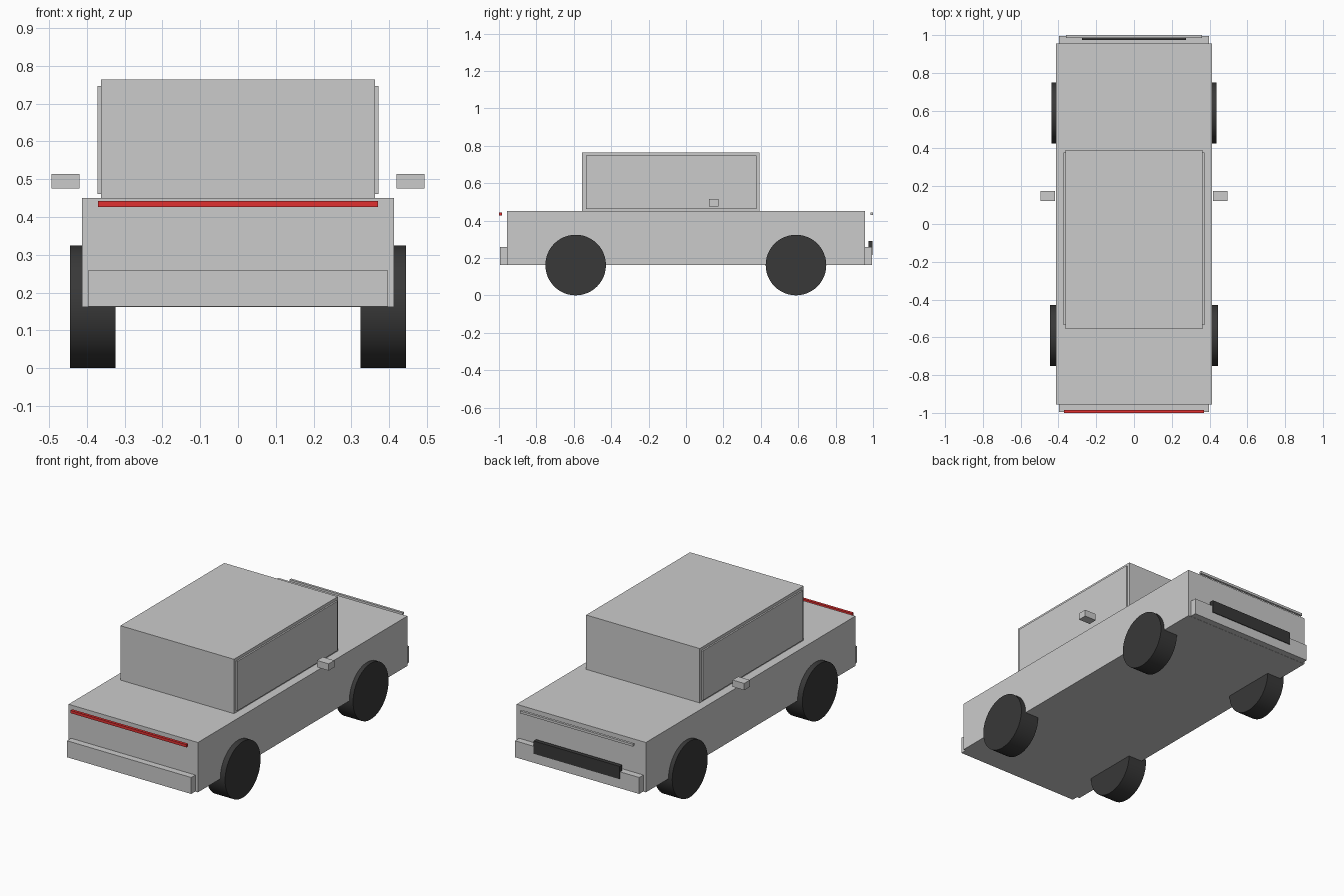
import bpy, math

if "Cube" in bpy.data.objects:
    bpy.data.objects.remove(bpy.data.objects["Cube"])


def material(name, color):
    m = bpy.data.materials.new(name)
    m.diffuse_color = color
    m.use_nodes = True
    m.node_tree.nodes["Principled BSDF"].inputs["Base Color"].default_value = m.diffuse_color
    return m


dark = material("dark_rubber", (0.04, 0.04, 0.04, 1))
red = material("red_lamp", (0.75, 0.03, 0.03, 1))


def box(name, x, y, z, mat=None):
    """Box from (min, max) ranges on each axis."""
    r = (x, y, z)
    bpy.ops.mesh.primitive_cube_add(size=1, location=[(a + b) / 2 for a, b in r])
    o = bpy.context.object
    o.name = name
    o.scale = [b - a for a, b in r]
    bpy.ops.object.transform_apply(location=False, rotation=False, scale=True)
    if mat:
        o.data.materials.append(mat)
    return o


def wheel(name, side, x_in, x_out, y):
    bpy.ops.mesh.primitive_cylinder_add(
        vertices=48, radius=0.162, depth=x_out - x_in,
        location=(side * (x_in + x_out) / 2, y, 0.162),
        rotation=(0, math.pi / 2, 0))
    o = bpy.context.object
    o.name = name
    o.data.materials.append(dark)
    bpy.ops.object.shade_smooth_by_angle(angle=math.radians(30))


# Body and cabin
box("body", (-0.413, 0.413), (-0.956, 0.956), (0.162, 0.45))
box("cabin", (-0.363, 0.363), (-0.555, 0.393), (0.45, 0.764))

# Bumpers
box("front_bumper", (-0.397, 0.397), (-0.994, -0.956), (0.163, 0.258))
box("rear_bumper", (-0.397, 0.397), (0.956, 0.994), (0.163, 0.258))

# Floating light bars and dark grille
box("front_light_bar", (-0.371, 0.371), (-1.0, -0.984), (0.427, 0.443), red)
box("rear_light_bar", (-0.36, 0.36), (0.986, 1.0), (0.429, 0.443))
box("rear_grille", (-0.275, 0.275), (0.975, 0.998), (0.217, 0.291), dark)

# Parts repeated on both sides
for side, tag in ((-1, "left"), (1, "right")):
    def span(a, b):
        return tuple(sorted((side * a, side * b)))
    box(tag + "_window", span(0.355, 0.372), (-0.535, 0.378), (0.461, 0.747))
    box(tag + "_mirror", span(0.419, 0.494), (0.122, 0.174), (0.475, 0.514))
    wheel(tag + "_front_wheel", side, 0.324, 0.444, -0.59)
    wheel(tag + "_rear_wheel", side, 0.324, 0.437, 0.588)
